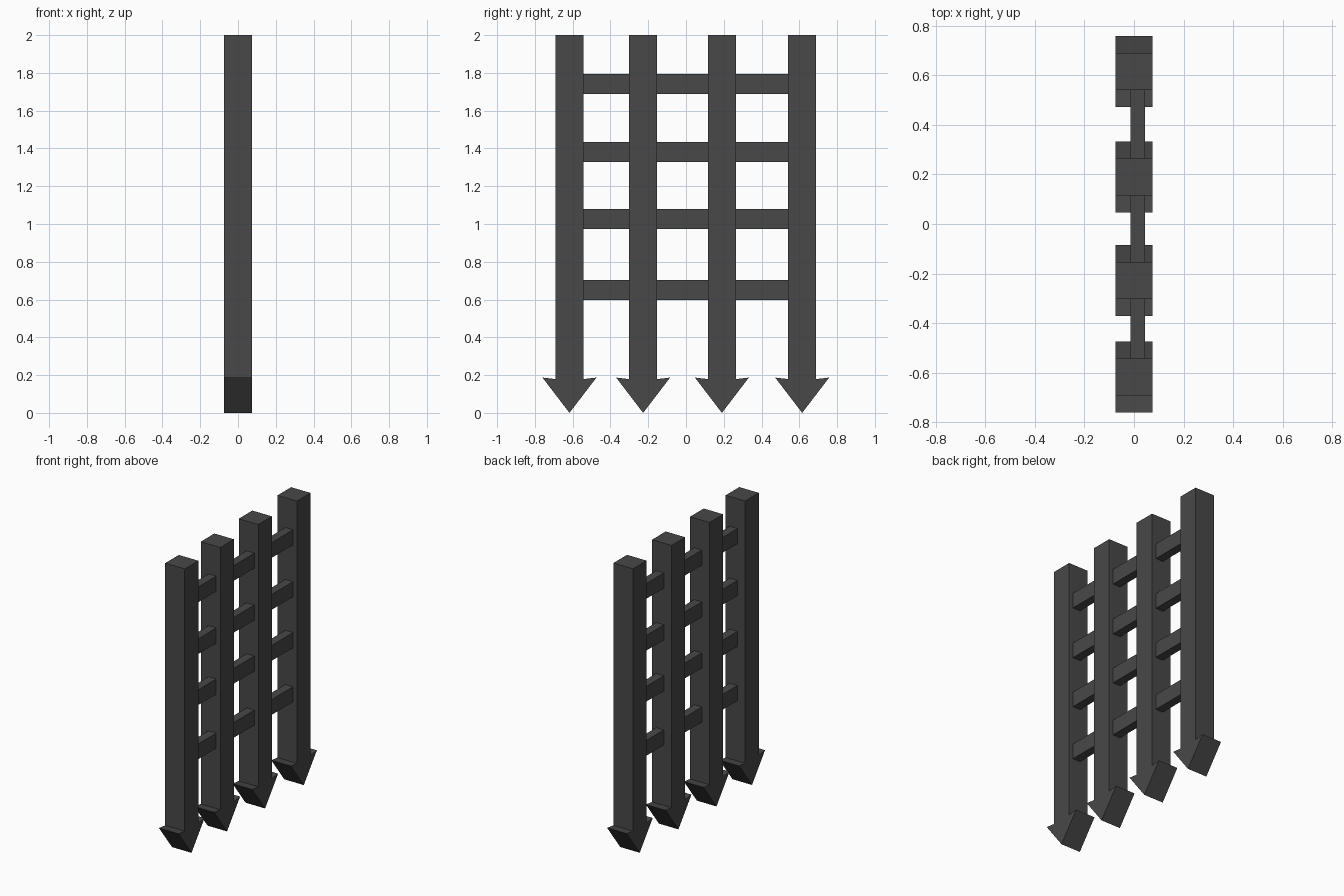
import bpy, bmesh

if "Cube" in bpy.data.objects:
    bpy.data.objects.remove(bpy.data.objects["Cube"])

HALF_W = 0.0745      # half width of an upright
HALF_D = 0.075       # half depth of the uprights along x
BAR_Y = [-0.617, -0.227, 0.190, 0.615]
RUNG_Z = [0.650, 1.026, 1.380, 1.740]


def prism(name, profile, x0, x1):
    """Extrude a (y, z) outline along x."""
    bm = bmesh.new()
    face = bm.faces.new([bm.verts.new((x0, y, z)) for y, z in profile])
    ext = bmesh.ops.extrude_face_region(bm, geom=[face])
    moved = [v for v in ext["geom"] if isinstance(v, bmesh.types.BMVert)]
    bmesh.ops.translate(bm, verts=moved, vec=(x1 - x0, 0, 0))
    bmesh.ops.recalc_face_normals(bm, faces=bm.faces)
    mesh = bpy.data.meshes.new(name)
    bm.to_mesh(mesh)
    bm.free()
    ob = bpy.data.objects.new(name, mesh)
    bpy.context.collection.objects.link(ob)
    mesh.materials.append(iron)
    return ob


# Dark iron
iron = bpy.data.materials.new("dark_iron")
iron.diffuse_color = (0.065, 0.065, 0.065, 1)
iron.use_nodes = True
iron.node_tree.nodes["Principled BSDF"].inputs["Base Color"].default_value = iron.diffuse_color

# Uprights with barbed spear tips, one outline mirrored about its centre
half = [(HALF_W, 2.0), (HALF_W, 0.179), (0.143, 0.187)]
for i, y in enumerate(BAR_Y):
    outline = half + [(0, 0)] + [(-a, z) for a, z in reversed(half)]
    prism(f"spiked_upright_{i + 1}", [(y + a, z) for a, z in outline], -HALF_D, HALF_D)

# Rungs spanning each gap, set slightly off the centre plane
for r, z in enumerate(RUNG_Z):
    for g, (a, b) in enumerate(zip(BAR_Y, BAR_Y[1:])):
        y0, y1 = a + HALF_W, b - HALF_W
        box = [(y0, z - 0.053), (y1, z - 0.053), (y1, z + 0.053), (y0, z + 0.053)]
        prism(f"rung_{r + 1}_{g + 1}", box, -0.015, 0.044)
